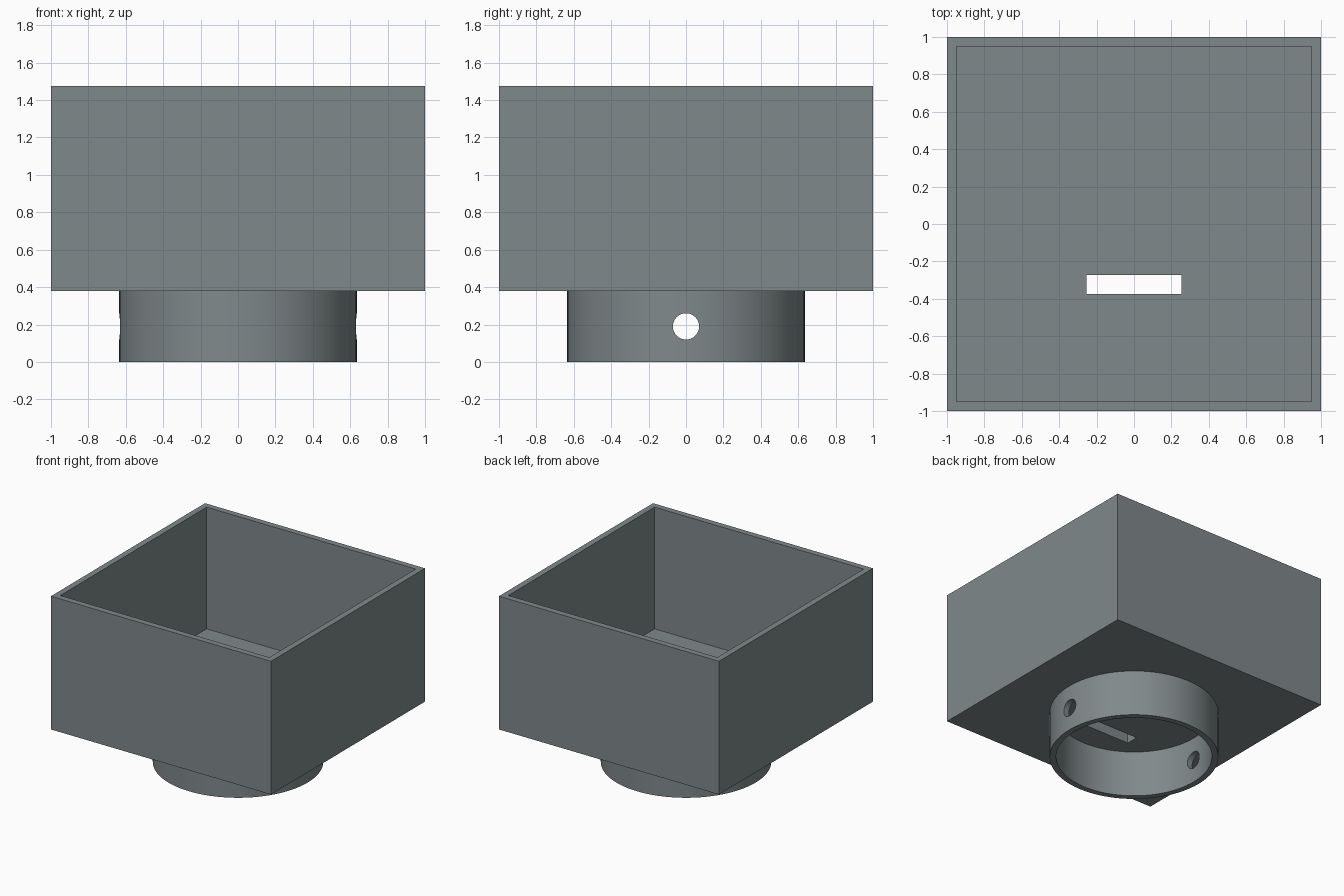
import bpy
import math

if "Cube" in bpy.data.objects:
    bpy.data.objects.remove(bpy.data.objects["Cube"])

# One flat colour for everything
grey = bpy.data.materials.new("slate grey")
grey.diffuse_color = (0.215, 0.25, 0.257, 1)
grey.use_nodes = True
grey.node_tree.nodes["Principled BSDF"].inputs["Base Color"].default_value = grey.diffuse_color


def block(name, x, y, z):
    """Box from three (min, max) ranges."""
    bpy.ops.mesh.primitive_cube_add(
        size=1, location=[(a + b) / 2 for a, b in (x, y, z)])
    ob = bpy.context.object
    ob.name = name
    ob.scale = [b - a for a, b in (x, y, z)]
    bpy.ops.object.transform_apply(location=True, rotation=True, scale=True)
    ob.data.materials.append(grey)
    return ob


def cylinder(name, radius, depth, loc, rot=(0, 0, 0), sides=96):
    bpy.ops.mesh.primitive_cylinder_add(
        vertices=sides, radius=radius, depth=depth, location=loc, rotation=rot)
    ob = bpy.context.object
    ob.name = name
    bpy.ops.object.transform_apply(location=True, rotation=True, scale=True)
    ob.data.materials.append(grey)
    return ob


def combine(target, other, operation):
    """Apply a boolean and discard the helper."""
    mod = target.modifiers.new(operation, 'BOOLEAN')
    mod.operation = operation
    mod.solver = 'EXACT'
    mod.object = other
    bpy.context.view_layer.objects.active = target
    bpy.ops.object.modifier_apply(modifier=mod.name)
    bpy.data.objects.remove(other, do_unlink=True)


BASE, FLOOR, TOP = 0.38, 0.475, 1.475

# Open square box with a thin wall
box = block("open_box", (-1, 1), (-1, 1), (BASE, TOP))
combine(box, block("cavity", (-0.95, 0.95), (-0.95, 0.95), (FLOOR, TOP + 0.2)),
        'DIFFERENCE')

# Round collar under the floor, with a pair of opposite screw holes
collar = cylinder("collar", 0.635, BASE + 0.04, (0, 0, (BASE + 0.04) / 2))
combine(collar, cylinder("bore", 0.587, 1, (0, 0, 0.3)), 'DIFFERENCE')
combine(collar, cylinder("screw_holes", 0.07, 2, (0, 0, 0.19),
                         (0, math.pi / 2, 0), 48), 'DIFFERENCE')
combine(box, collar, 'UNION')

# Slot through the floor
combine(box, block("slot", (-0.253, 0.253), (-0.375, -0.273), (0.3, 0.6)),
        'DIFFERENCE')

# Smooth the round walls, keep the edges sharp
box.name = "box_with_collar"
bpy.ops.object.select_all(action='DESELECT')
box.select_set(True)
bpy.context.view_layer.objects.active = box
bpy.ops.object.shade_smooth_by_angle(angle=math.radians(30))
